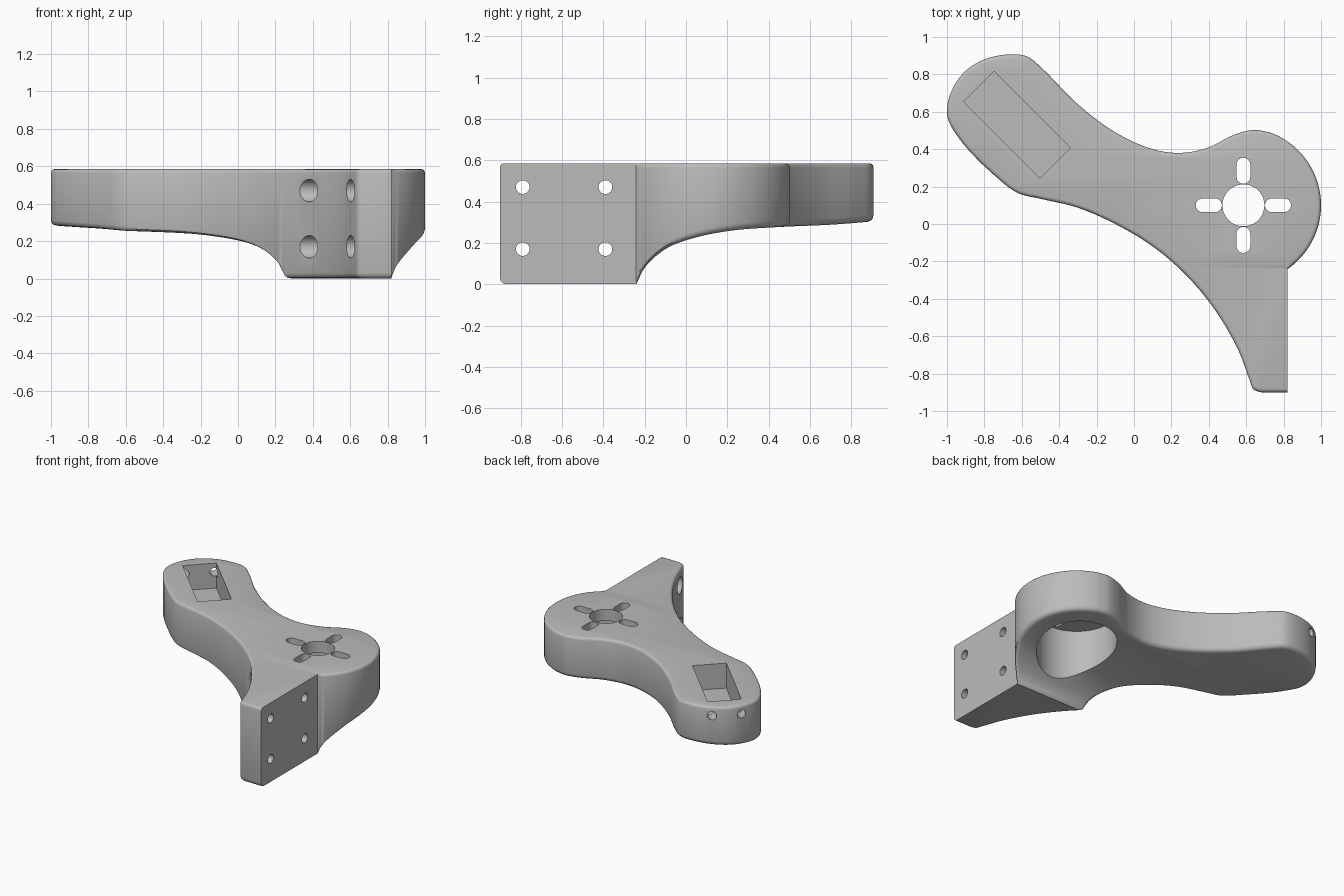
import bpy, bmesh, math
from math import radians, cos, sin
from mathutils import Vector, Matrix

if "Cube" in bpy.data.objects:
    bpy.data.objects.remove(bpy.data.objects["Cube"])

TOP = 0.585
HUB = Vector((0.585, 0.1))
PLATE_X = 0.82

grey = bpy.data.materials.new("plain grey")
grey.use_nodes = True
grey.diffuse_color = (0.5, 0.5, 0.5, 1)
grey.node_tree.nodes["Principled BSDF"].inputs["Base Color"].default_value = (0.5, 0.5, 0.5, 1)


def spline(pts, steps):
    """Smooth curve through points, tangents scaled by chord length."""
    p = [Vector(q) for q in pts]
    last = len(p) - 1
    tan = []
    for i in range(len(p)):
        before = (p[i] - p[max(i - 1, 0)])
        after = (p[min(i + 1, last)] - p[i])
        tan.append((before.normalized() + after.normalized()).normalized())
    out = []
    for i in range(last):
        size = (p[i + 1] - p[i]).length
        for k in range(steps):
            t = k / steps
            a, b = 2 * t**3 - 3 * t**2 + 1, t**3 - 2 * t**2 + t
            c, d = 1 - a, t**3 - t**2
            out.append(a * p[i] + b * size * tan[i] + c * p[i + 1] + d * size * tan[i + 1])
    return out + [p[last]]


# Underside height, which depends only on y
under = spline([(-0.24, 0), (-0.2, 0.08), (-0.1, 0.17), (0, 0.213), (0.2, 0.257),
                (0.45, 0.277), (0.7, 0.288), (0.92, 0.305)], 4)


def underside(y):
    if y <= under[0].x:
        return 0
    for a, b in zip(under, under[1:]):
        if y <= b.x:
            return a.y + (b.y - a.y) * (y - a.x) / (b.x - a.x)
    return under[-1].y


# Plan outline: round hub, concave back, rounded arm end, sweeping front, plate foot
arc = [HUB + 0.415 * Vector((cos(radians(a)), sin(radians(a))))
       for a in [-55.5 + 125.5 * i / 32 for i in range(33)]]
sweep = spline([arc[-1], (0.64, 0.503), (0.53, 0.475), (0.4, 0.41), (0.25, 0.38), (0.1, 0.4),
                (-0.1, 0.49), (-0.3, 0.64), (-0.51, 0.85), (-0.57, 0.895), (-0.66, 0.907),
                (-0.8, 0.88), (-0.91, 0.81), (-0.98, 0.7), (-1, 0.59), (-0.965, 0.5),
                (-0.7, 0.22), (-0.62, 0.165), (-0.5, 0.135), (-0.3, 0.087), (-0.1, 0.0),
                (0.1, -0.12), (0.28, -0.275), (0.44, -0.47), (0.56, -0.68),
                (0.62, -0.84), (0.64, -0.885), (0.68, -0.9)], 5)
outline = arc + sweep[1:] + [Vector((PLATE_X, -0.9))]


def inset(dist):
    """Outline moved inward, leaving the flat plate face in place."""
    out = []
    n = len(outline)
    for i, p in enumerate(outline):
        t = ((outline[(i + 1) % n] - p).normalized() + (p - outline[i - 1]).normalized()).normalized()
        move = Vector((-t.y, t.x)) * dist
        if i == 0:
            move = Vector((0, 0))
        if i == n - 1:
            move = Vector((0, dist))
        out.append(p + move)
    return out


def fillet(r):
    """Inset and depth pairs from the flat cap to the wall."""
    return [(r * (1 - sin(a)), r * (1 - cos(a))) for a in [radians(30 * k) for k in range(4)]]


# Body: stacked outline rings, sliced along y, with the underside lifted
bm = bmesh.new()
levels = [(d, h) for d, h in fillet(0.03)] + [(d, TOP - h) for d, h in reversed(fillet(0.02))]
rings = [[bm.verts.new((p.x, p.y, z)) for p in inset(d)] for d, z in levels]
for low, high in zip(rings, rings[1:]):
    for i in range(len(low)):
        j = (i + 1) % len(low)
        bm.faces.new((low[i], low[j], high[j], high[i]))
bm.faces.new(list(reversed(rings[0])))
bm.faces.new(rings[-1])
for q in under[:-1]:
    bmesh.ops.bisect_plane(bm, geom=bm.verts[:] + bm.edges[:] + bm.faces[:], dist=1e-5,
                           plane_co=(0, q.x, 0), plane_no=(0, 1, 0))
for v in bm.verts:
    if v.co.z < 0.1:
        v.co.z += underside(v.co.y)
bmesh.ops.recalc_face_normals(bm, faces=bm.faces[:])
mesh = bpy.data.meshes.new("bracket_body")
bm.to_mesh(mesh)
bm.free()
mesh.materials.append(grey)
body = bpy.data.objects.new("bracket_body", mesh)
bpy.context.scene.collection.objects.link(body)


def cut(build):
    """Subtract a temporary solid from the body."""
    b = bmesh.new()
    build(b)
    bmesh.ops.recalc_face_normals(b, faces=b.faces[:])
    m = bpy.data.meshes.new("cutter")
    b.to_mesh(m)
    b.free()
    m.materials.append(grey)
    tool = bpy.data.objects.new("cutter", m)
    tool.hide_render = True
    bpy.context.scene.collection.objects.link(tool)
    mod = body.modifiers.new("cut", "BOOLEAN")
    mod.operation, mod.solver, mod.object = "DIFFERENCE", "EXACT", tool
    bpy.context.view_layer.objects.active = body
    bpy.ops.object.modifier_apply(modifier=mod.name)
    bpy.data.objects.remove(tool)


def drill(start, end, r, sides=32):
    a, b = Vector(start), Vector(end)
    turn = (b - a).to_track_quat("Z", "Y").to_matrix().to_4x4()
    cut(lambda m: bmesh.ops.create_cone(m, cap_ends=True, segments=sides, radius1=r, radius2=r,
                                        depth=(b - a).length,
                                        matrix=Matrix.Translation((a + b) / 2) @ turn))


def slot(angle):
    def build(m):
        pts = []
        for side in (1, -1):
            for k in range(9):
                a = radians(-90 + 22.5 * k) + (0 if side > 0 else math.pi)
                pts.append((0.185 + side * 0.033 + 0.037 * cos(a), 0.037 * sin(a), 0.4))
        face = m.faces.new([m.verts.new(p) for p in pts])
        grown = bmesh.ops.extrude_face_region(m, geom=[face])["geom"]
        bmesh.ops.translate(m, vec=(0, 0, 0.4),
                            verts=[g for g in grown if isinstance(g, bmesh.types.BMVert)])
        m.transform(Matrix.Translation((HUB.x, HUB.y, 0)) @ Matrix.Rotation(angle, 4, "Z"))
    cut(build)


# Hub: wide recess from below, centre bore and four slots
drill((HUB.x, HUB.y, -0.1), (HUB.x, HUB.y, 0.5), 0.27, 64)
drill((HUB.x, HUB.y, 0.4), (HUB.x, HUB.y, 0.7), 0.112, 48)
for k in range(4):
    slot(k * math.pi / 2)

# Plate: four screw holes, counterbored from the curved side
for y in (-0.79, -0.39):
    for z in (0.17, 0.47):
        drill((0.5, y, z), (0.95, y, z), 0.033)
        drill((0.1, y, z), (0.72, y, z), 0.06)

# Arm: slanted rectangular pocket with two screw holes from the rounded end
place = Matrix.Translation((-0.625, 0.531, 0)) @ Matrix.Rotation(radians(-45), 4, "Z")
cut(lambda m: bmesh.ops.create_cube(
    m, matrix=place @ Matrix.Translation((0, 0, 0.6)) @ Matrix.Diagonal((0.58, 0.23, 0.4, 1))))
for side in (-0.1, 0.1):
    drill(place @ Vector((-0.6, side, 0.52)), place @ Vector((-0.25, side, 0.52)), 0.03)

# Smooth curved walls, keep machined edges crisp
bpy.ops.object.select_all(action="DESELECT")
body.select_set(True)
bpy.context.view_layer.objects.active = body
bpy.ops.object.shade_smooth_by_angle(angle=radians(35))
